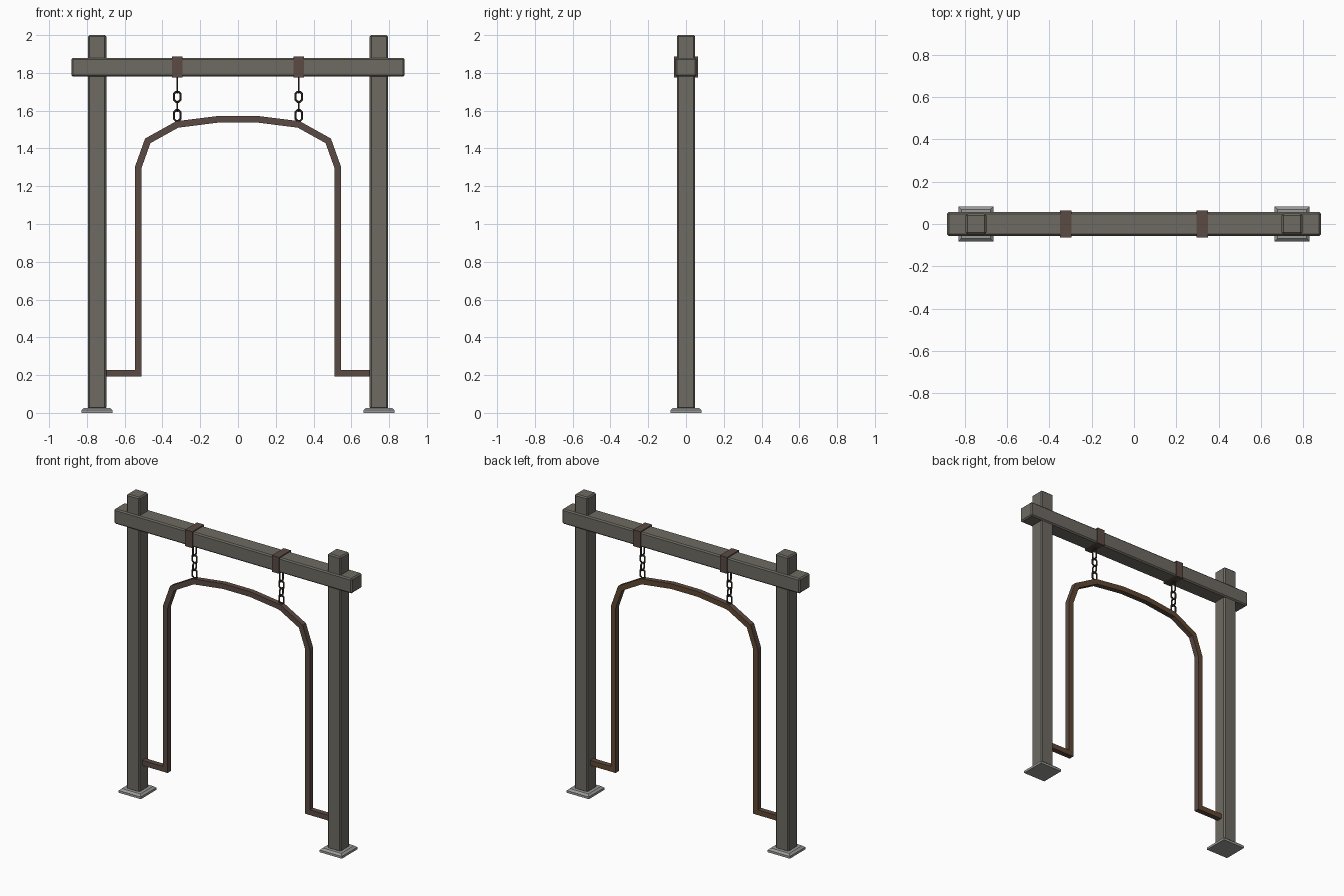
import bpy, bmesh, math
from mathutils import Vector, Matrix

cube = bpy.data.objects.get("Cube")
if cube:
    bpy.data.objects.remove(cube, do_unlink=True)


def material(name, rgb):
    m = bpy.data.materials.new(name)
    m.use_nodes = True
    m.diffuse_color = (*rgb, 1)
    m.node_tree.nodes["Principled BSDF"].inputs["Base Color"].default_value = (*rgb, 1)
    return m


wood = material("weathered wood", (0.155, 0.145, 0.122))
stone = material("pale stone", (0.33, 0.33, 0.32))
iron = material("rusted iron", (0.105, 0.070, 0.056))
rust = material("orange rust", (0.12, 0.066, 0.032))
chain_iron = material("dark chain iron", (0.045, 0.033, 0.026))


def finish(bm, name, *mats):
    bmesh.ops.recalc_face_normals(bm, faces=bm.faces)
    mesh = bpy.data.meshes.new(name)
    bm.to_mesh(mesh)
    bm.free()
    for m in mats:
        mesh.materials.append(m)
    obj = bpy.data.objects.new(name, mesh)
    bpy.context.collection.objects.link(obj)
    return obj


def box(name, centre, size, mat, bevel=0):
    bm = bmesh.new()
    bmesh.ops.create_cube(bm, size=1, matrix=Matrix.Translation(centre) @ Matrix.Diagonal((*size, 1)))
    if bevel:
        bmesh.ops.bevel(bm, geom=bm.edges[:], offset=bevel, segments=1, affect='EDGES')
    return finish(bm, name, mat)


def sweep(path, section, closed=False):
    """Mitred sweep of a (in-plane, depth) section along a path in the xz plane."""
    bm = bmesh.new()
    pts = [Vector(p) for p in path]
    n = len(pts)
    rings = []
    for i, p in enumerate(pts):
        before = p - pts[i - 1] if closed or i > 0 else pts[1] - p
        after = pts[(i + 1) % n] - p if closed or i < n - 1 else before
        n1 = Vector((-before.y, before.x)).normalized()
        n2 = Vector((-after.y, after.x)).normalized()
        miter = (n1 + n2) / (1 + n1.dot(n2))
        rings.append([bm.verts.new((p.x + miter.x * u, v, p.y + miter.y * u)) for u, v in section])
    k = len(section)
    for i in range(n if closed else n - 1):
        a, b = rings[i], rings[(i + 1) % n]
        for j in range(k):
            bm.faces.new((a[j], a[(j + 1) % k], b[(j + 1) % k], b[j]))
    if not closed:
        bm.faces.new(rings[0])
        bm.faces.new(rings[-1])
    return bm


def chain_link(name, x, z, half_height, edge_on):
    # Stadium-shaped ring with two three-sided ends
    r, t = 0.018, 0.0055
    path = []
    for k in range(8):
        a = math.radians(22.5 + 45 * k)
        lift = half_height - r - t
        path.append((r * math.cos(a), r * math.sin(a) + math.copysign(lift, math.sin(a))))
    section = [(t * math.cos(k * math.pi / 3), t * math.sin(k * math.pi / 3)) for k in range(6)]
    bm = sweep(path, section, closed=True)
    turn = Matrix.Rotation(math.radians(90 if edge_on else 0), 4, 'Z')
    bm.transform(Matrix.Translation((x, 0, z)) @ turn)
    return finish(bm, name, chain_iron)


# Crossbeam
box("crossbeam", (0, 0, 1.83), (1.765, 0.112, 0.1), wood, 0.008)

for side, s in (("left", 1), ("right", -1)):
    # Upright post
    box(side + "_post", (s * 0.746, 0, 1.01), (0.097, 0.097, 1.98), wood, 0.008)

    # Stepped foot: square slab with a sloping top
    bm = bmesh.new()
    rings = []
    for half, z in ((0.082, 0), (0.082, 0.015), (0.069, 0.027)):
        rings.append([bm.verts.new((s * 0.746 + half * dx, half * dy, z))
                      for dx, dy in ((-1, -1), (1, -1), (1, 1), (-1, 1))])
    for a, b in zip(rings, rings[1:]):
        for j in range(4):
            bm.faces.new((a[j], a[(j + 1) % 4], b[(j + 1) % 4], b[j]))
    bm.faces.new(rings[0])
    bm.faces.new(rings[-1])
    finish(bm, side + "_foot", stone)

    # Iron strap around the beam
    box(side + "_beam_strap", (s * 0.322, 0, 1.831), (0.054, 0.126, 0.11), iron)

    # Hanging chain, links alternately turned
    for i, (z, h) in enumerate(((1.735, 0.047), (1.673, 0.033), (1.623, 0.032), (1.574, 0.035))):
        chain_link(f"{side}_chain_link_{i + 1}", s * 0.322, z, h, i % 2 == 0)

# Bent iron bar forming the arch
half_path = [(0.70, 0.21), (0.528, 0.21), (0.528, 1.30), (0.478, 1.44), (0.322, 1.527), (0.10, 1.555)]
arch_path = [(-x, z) for x, z in half_path] + half_path[::-1]
w, d = 0.0175, 0.0175
bm = sweep(arch_path, [(-w, -d), (w, -d), (w, d), (-w, d)])
bmesh.ops.recalc_face_normals(bm, faces=bm.faces)
for f in bm.faces:
    f.material_index = 1 if f.normal.y > 0.5 else 0
finish(bm, "arch_bar", iron, rust)
